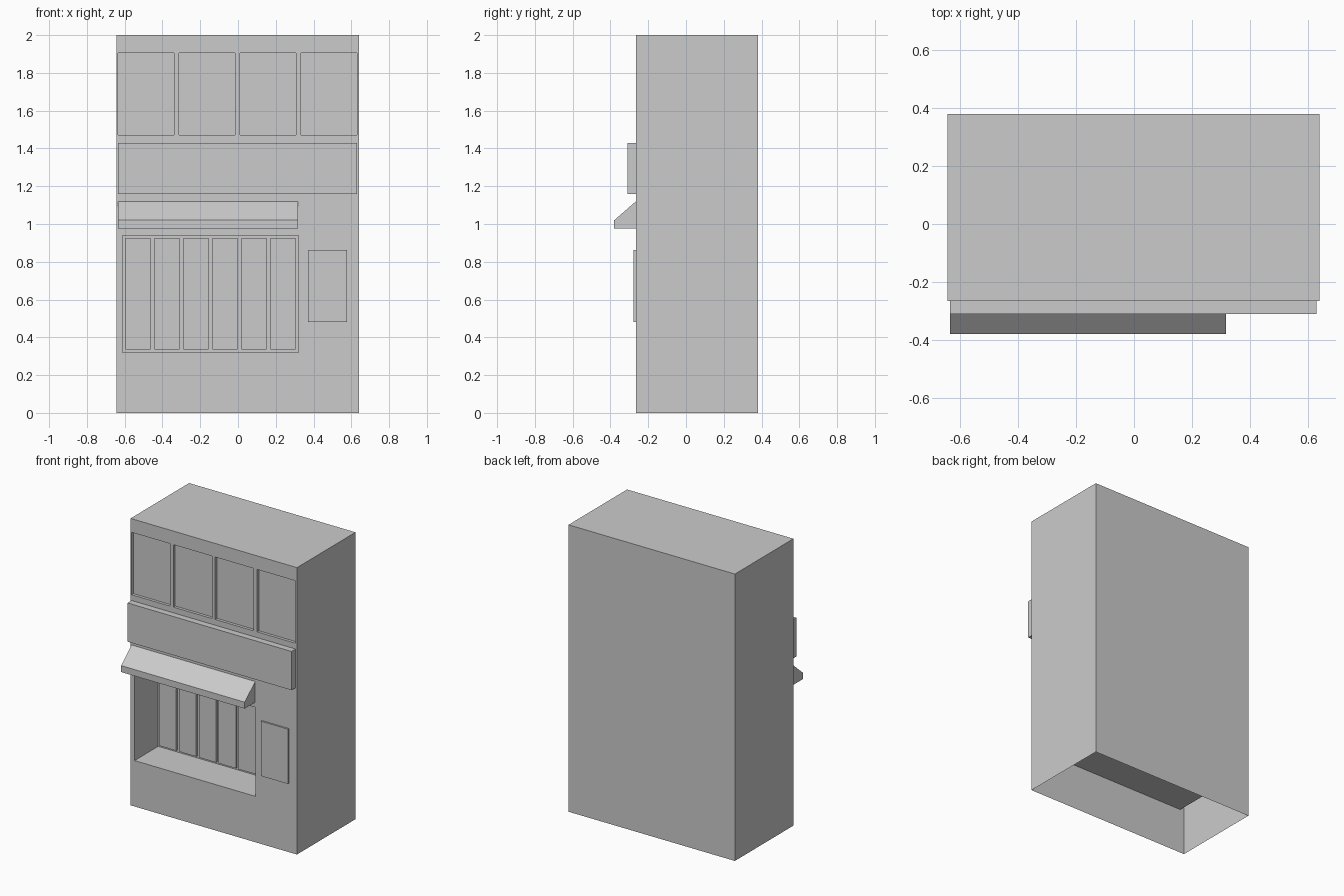
import bpy
import bmesh

cube = bpy.data.objects.get("Cube")
if cube:
    bpy.data.objects.remove(cube, do_unlink=True)

grey = bpy.data.materials.new("plain grey")
grey.use_nodes = True
colour = (0.6, 0.6, 0.6, 1)
grey.diffuse_color = colour
grey.node_tree.nodes["Principled BSDF"].inputs["Base Color"].default_value = colour

LEFT, RIGHT, FRONT, BACK, TOP = -0.643, 0.64, -0.265, 0.38, 2.0


def finish(name, bm):
    mesh = bpy.data.meshes.new(name)
    bm.to_mesh(mesh)
    bm.free()
    mesh.materials.append(grey)
    obj = bpy.data.objects.new(name, mesh)
    bpy.context.collection.objects.link(obj)
    return obj


def box(name, xs, ys, zs, omit=None, inward=False):
    """Box between bounds; omit is the outward direction of a side left open."""
    bm = bmesh.new()
    bmesh.ops.create_cube(bm, size=1)
    bm.normal_update()
    if omit:
        sides = [f for f in bm.faces if any(f.normal.dot(d) > 0.9 for d in omit)]
        bmesh.ops.delete(bm, geom=sides, context="FACES")
    for v in bm.verts:
        v.co = [b[0] if c < 0 else b[1] for c, b in zip(v.co, (xs, ys, zs))]
    if inward:
        bmesh.ops.reverse_faces(bm, faces=bm.faces[:])
    return finish(name, bm)


def extrude_profile(name, profile, x0, x1):
    """Closed prism from a (y, z) profile running along x."""
    bm = bmesh.new()
    face = bm.faces.new([bm.verts.new((x0, y, z)) for y, z in profile])
    new = bmesh.ops.extrude_face_region(bm, geom=[face])["geom"]
    for v in new:
        if isinstance(v, bmesh.types.BMVert):
            v.co.x = x1
    bmesh.ops.recalc_face_normals(bm, faces=bm.faces[:])
    return finish(name, bm)


front_dir, down_dir = (0, -1, 0), (0, 0, -1)

# Openings in the facade: the shop alcove and four upper windows
alcove = ((-0.612, 0.32), (0.32, 0.94))
windows = [((-0.635 + 0.3225 * i, -0.338 + 0.3225 * i), (1.47, 1.905)) for i in range(4)]
openings = [alcove] + windows

# Building shell, open underneath
box("building_shell", (LEFT, RIGHT), (FRONT, BACK), (0, TOP), omit=[front_dir, down_dir])

# Facade wall: a grid with the opening cells left out
xs = sorted({LEFT, RIGHT} | {x for o in openings for x in o[0]})
zs = sorted({0, TOP} | {z for o in openings for z in o[1]})
bm = bmesh.new()
grid = {(x, z): bm.verts.new((x, FRONT, z)) for x in xs for z in zs}
for x0, x1 in zip(xs, xs[1:]):
    for z0, z1 in zip(zs, zs[1:]):
        cx, cz = (x0 + x1) / 2, (z0 + z1) / 2
        if not any(a[0] < cx < a[1] and b[0] < cz < b[1] for a, b in openings):
            bm.faces.new([grid[p] for p in ((x0, z0), (x1, z0), (x1, z1), (x0, z1))])
flat = [e for e in bm.edges if len(e.link_faces) == 2]
bmesh.ops.dissolve_limit(bm, angle_limit=0.01, verts=bm.verts[:], edges=flat)
finish("facade_wall", bm)

# Upper window recesses
for i, (wx, wz) in enumerate(windows):
    box(f"upper_window_{i + 1}", wx, (FRONT, FRONT + 0.02), wz, omit=[front_dir], inward=True)

# Shop alcove with a row of door panels on its back wall
alcove_back = -0.005
box("shop_alcove", alcove[0], (FRONT, alcove_back), alcove[1], omit=[front_dir], inward=True)
for i in range(6):
    x = -0.595 + 0.1535 * i
    box(f"shop_panel_{i + 1}", (x, x + 0.132), (alcove_back - 0.015, alcove_back), (0.335, 0.925))

# Sign band, awning and side board on the facade
box("sign_band", (-0.635, 0.63), (-0.31, FRONT), (1.16, 1.43))
extrude_profile("awning", [(FRONT, 0.975), (-0.38, 0.975), (-0.38, 1.02), (FRONT, 1.12)], -0.635, 0.318)
box("side_board", (0.37, 0.578), (-0.277, FRONT), (0.48, 0.862))
